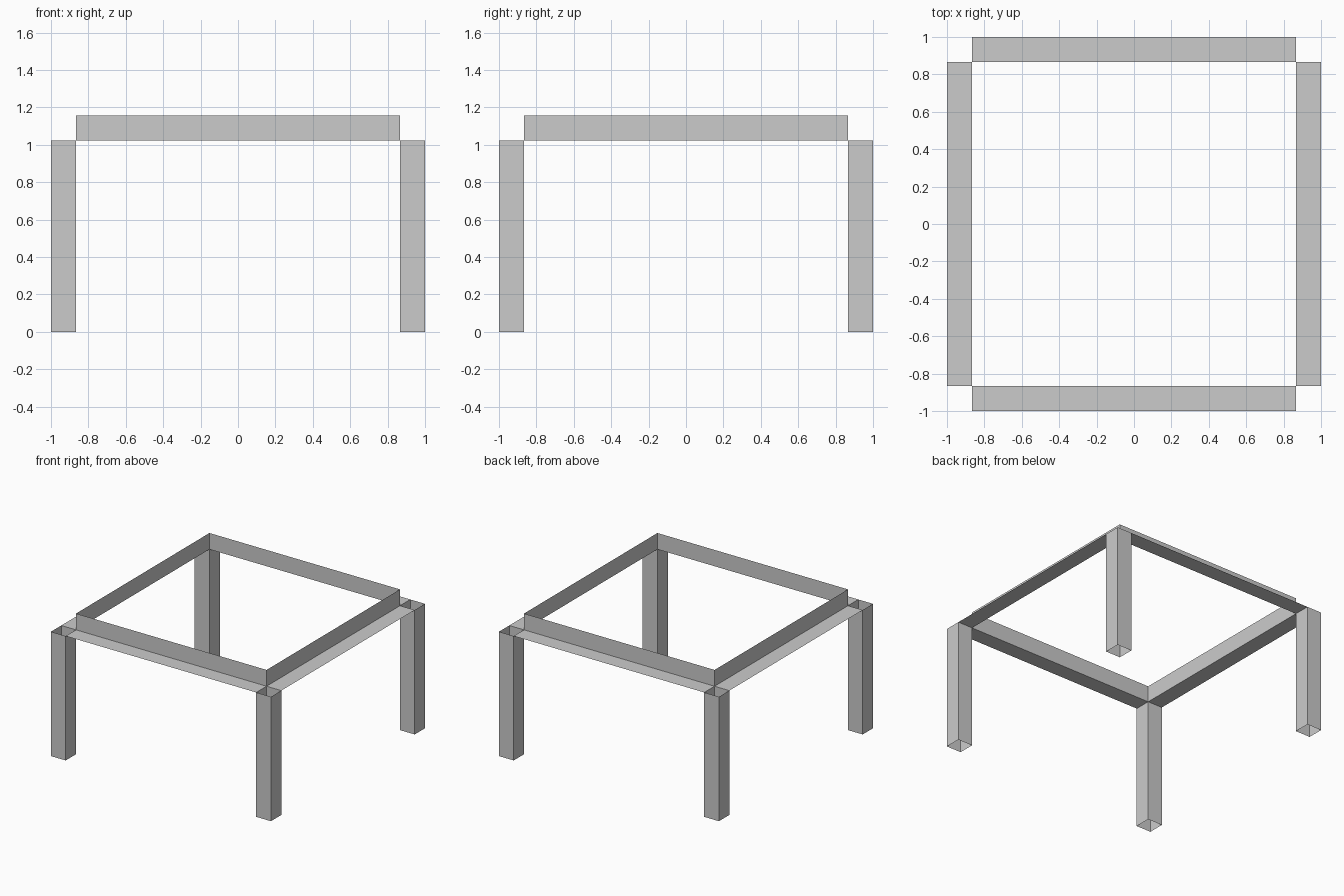
import bpy
from math import pi
from mathutils import Matrix

cube = bpy.data.objects.get("Cube")
if cube:
    bpy.data.objects.remove(cube, do_unlink=True)

OUTER = 1.0      # half width of the whole frame
INNER = 0.866    # half width inside the legs and rails
LEG_TOP = 1.022
RAIL_TOP = 1.156

grey = bpy.data.materials.new("light grey")
grey.use_nodes = True
grey.diffuse_color = (0.6, 0.6, 0.6, 1)
grey.node_tree.nodes["Principled BSDF"].inputs["Base Color"].default_value = (0.6, 0.6, 0.6, 1)


def sweep(name, profile, offset, closed, turn):
    """Extrude a profile along an offset into an open sheet, turned about z."""
    n = len(profile)
    verts = list(profile) + [tuple(a + b for a, b in zip(p, offset)) for p in profile]
    count = n if closed else n - 1
    faces = [(i, (i + 1) % n, (i + 1) % n + n, i + n) for i in range(count)]
    mesh = bpy.data.meshes.new(name)
    mesh.from_pydata(verts, [], faces)
    mesh.transform(Matrix.Rotation(turn * pi / 2, 4, "Z"))
    mesh.materials.append(grey)
    obj = bpy.data.objects.new(name, mesh)
    bpy.context.collection.objects.link(obj)


# Square tube leg, open at both ends, at the front right corner
leg_profile = [(-OUTER, -OUTER, 0), (-INNER, -OUTER, 0),
               (-INNER, -INNER, 0), (-OUTER, -INNER, 0)]
# Angle rail along the front: flat ledge with an upright inner flange
rail_profile = [(-INNER, -OUTER, LEG_TOP), (-INNER, -INNER, LEG_TOP),
                (-INNER, -INNER, RAIL_TOP)]

# Repeat around the four corners and sides
corners = ["front_right", "front_left", "back_left", "back_right"]
sides = ["front", "left", "back", "right"]
for turn in range(4):
    sweep(corners[turn] + "_leg", leg_profile, (0, 0, LEG_TOP), True, turn)
    sweep(sides[turn] + "_rail", rail_profile, (2 * INNER, 0, 0), False, turn)
